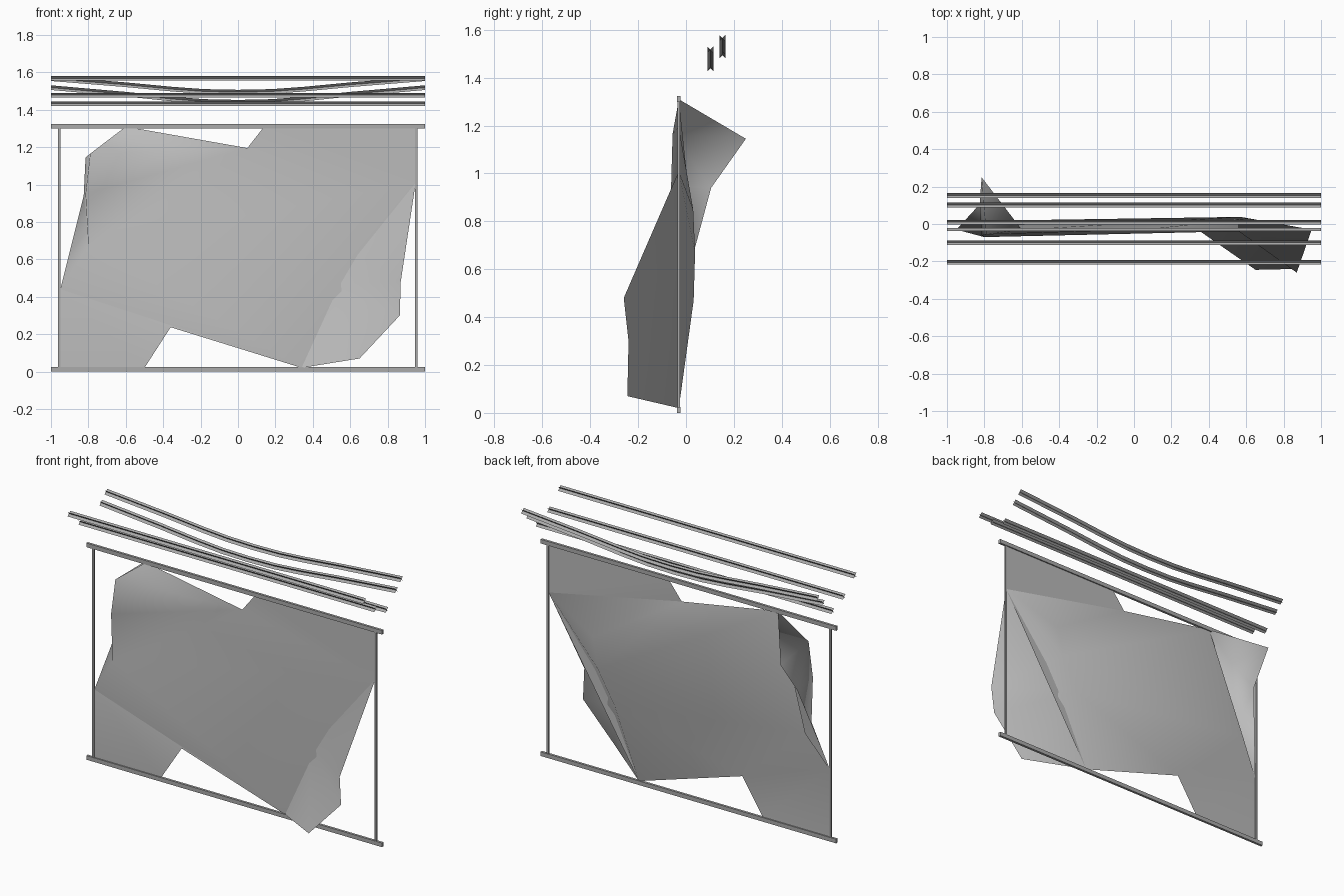
import bpy, bmesh
from mathutils import Vector

cube = bpy.data.objects.get("Cube")
if cube:
    bpy.data.objects.remove(cube)


def material(name, rgb):
    m = bpy.data.materials.new(name)
    m.use_nodes = True
    m.diffuse_color = (*rgb, 1)
    m.node_tree.nodes["Principled BSDF"].inputs["Base Color"].default_value = (*rgb, 1)
    return m


mesh_grey = material("mesh light grey", (0.5, 0.5, 0.5))
steel = material("steel grey", (0.41, 0.41, 0.41))
wire_grey = material("wire grey", (0.4, 0.4, 0.4))


def build(name, polygons, mat, smooth=False):
    """Make an object from polygons given by their corner points, sharing equal points."""
    bm = bmesh.new()
    shared = {}
    for polygon in polygons:
        for p in polygon:
            if p not in shared:
                shared[p] = bm.verts.new(p)
        bm.faces.new([shared[p] for p in polygon]).smooth = smooth
    bmesh.ops.recalc_face_normals(bm, faces=bm.faces)
    me = bpy.data.meshes.new(name)
    bm.to_mesh(me)
    bm.free()
    me.materials.append(mat)
    bpy.context.collection.objects.link(bpy.data.objects.new(name, me))


def box(name, centre, size):
    bpy.ops.mesh.primitive_cube_add(size=1, location=centre)
    ob = bpy.context.object
    ob.name = name
    ob.scale = size
    ob.data.materials.append(steel)


# Frame rails and posts
PLANE = -0.03
box("top_rail", (0, PLANE, 1.312), (2, 0.015, 0.025))
box("bottom_rail", (0, PLANE, 0.0125), (2, 0.015, 0.025))
box("right_post", (-0.956, PLANE, 0.6625), (0.013, 0.01, 1.28))
box("left_post", (0.953, PLANE, 0.6625), (0.013, 0.01, 1.28))

# Points where the two overlapping sheet layers meet
post_left = (0.95, PLANE, 1.01)
post_right = (-0.95, PLANE, 0.44)
up_tip = (-0.6, PLANE, 1.31)
low_tip = (0.34, PLANE, 0.02)
top_notch = (0.05, PLANE, 1.195)
bottom_notch = (-0.36, PLANE, 0.237)

# Front layer: torn top left corner, forward bulge, flap curling backward
top_corner = (0.955, PLANE, 1.31)
top_tear = (0.14, PLANE, 1.31)
up_a = (-0.815, 0.25, 1.145)
up_b = (-0.825, 0.105, 0.94)
ridge_a = (-0.79, -0.056, 1.165)
ridge_b = (-0.815, -0.062, 0.95)
ridge_c = (-0.8, -0.07, 0.67)
front_layer = [
    (top_tear, top_notch, post_left),
    (top_tear, post_left, top_corner),
    (up_tip, ridge_a, top_notch),
    (top_notch, ridge_a, ridge_b),
    (top_notch, ridge_b, ridge_c),
    (top_notch, ridge_c, post_left),
    (post_left, ridge_c, low_tip),
    (ridge_c, post_right, low_tip),
    (post_right, ridge_c, up_b),
    (up_b, ridge_c, ridge_b),
    (up_b, ridge_b, ridge_a, up_a),
    (up_a, ridge_a, up_tip),
]
build("front_mesh_sheet", front_layer, mesh_grey, smooth=True)

# Back layer: torn bottom right corner, backward bulge, flap curling forward
bottom_corner = (-0.96, PLANE, 0.02)
bottom_tear = (-0.5, PLANE, 0.02)
back_edge = (-0.82, 0.017, 0.64)
low_a = (0.87, -0.26, 0.48)
low_b = (0.865, -0.24, 0.30)
low_c = (0.65, -0.245, 0.07)
fold_a = (0.61, 0.03, 0.85)
fold_b = (0.57, 0.038, 0.67)
fold_c = (0.46, 0.032, 0.47)
back_layer = [
    (bottom_tear, bottom_notch, post_right),
    (bottom_tear, post_right, bottom_corner),
    (post_left, top_notch, fold_a),
    (top_notch, fold_b, fold_a),
    (top_notch, up_tip, fold_b),
    (up_tip, back_edge, fold_b),
    (fold_b, back_edge, fold_c),
    (back_edge, bottom_notch, fold_c),
    (back_edge, post_right, bottom_notch),
    (bottom_notch, low_tip, fold_c),
    (post_left, fold_a, fold_b, low_a),
    (low_a, fold_b, fold_c, low_b),
    (low_b, fold_c, low_c),
    (low_c, fold_c, low_tip),
]
build("back_mesh_sheet", back_layer, mesh_grey, smooth=True)


# Overhead wires: two crossed strips swept along each path
HALF_SAG = [(0, 1), (0.18, 0.95), (0.35, 0.78), (0.6, 0.45), (1, 0)]
SAG_PATH = [(-x, d) for x, d in reversed(HALF_SAG[1:])] + HALF_SAG


def wire(name, y, z, sag=0.0, r=0.0125):
    strips = []
    for side in (r, -r):
        edges = []
        for x, d in SAG_PATH:
            mid = Vector((x, y, z - sag * d))
            off = Vector((0, r, side))
            edges.append((tuple(mid - off), tuple(mid + off)))
        for (a, b), (c, d) in zip(edges, edges[1:]):
            strips.append((a, b, d, c))
    build(name, strips, wire_grey)


wire("front_wire", -0.205, 1.568)
wire("front_inner_wire", -0.1, 1.478)
wire("middle_wire", 0.01, 1.432)
wire("sagging_inner_wire", 0.102, 1.518, 0.078)
wire("sagging_back_wire", 0.152, 1.566, 0.072)
